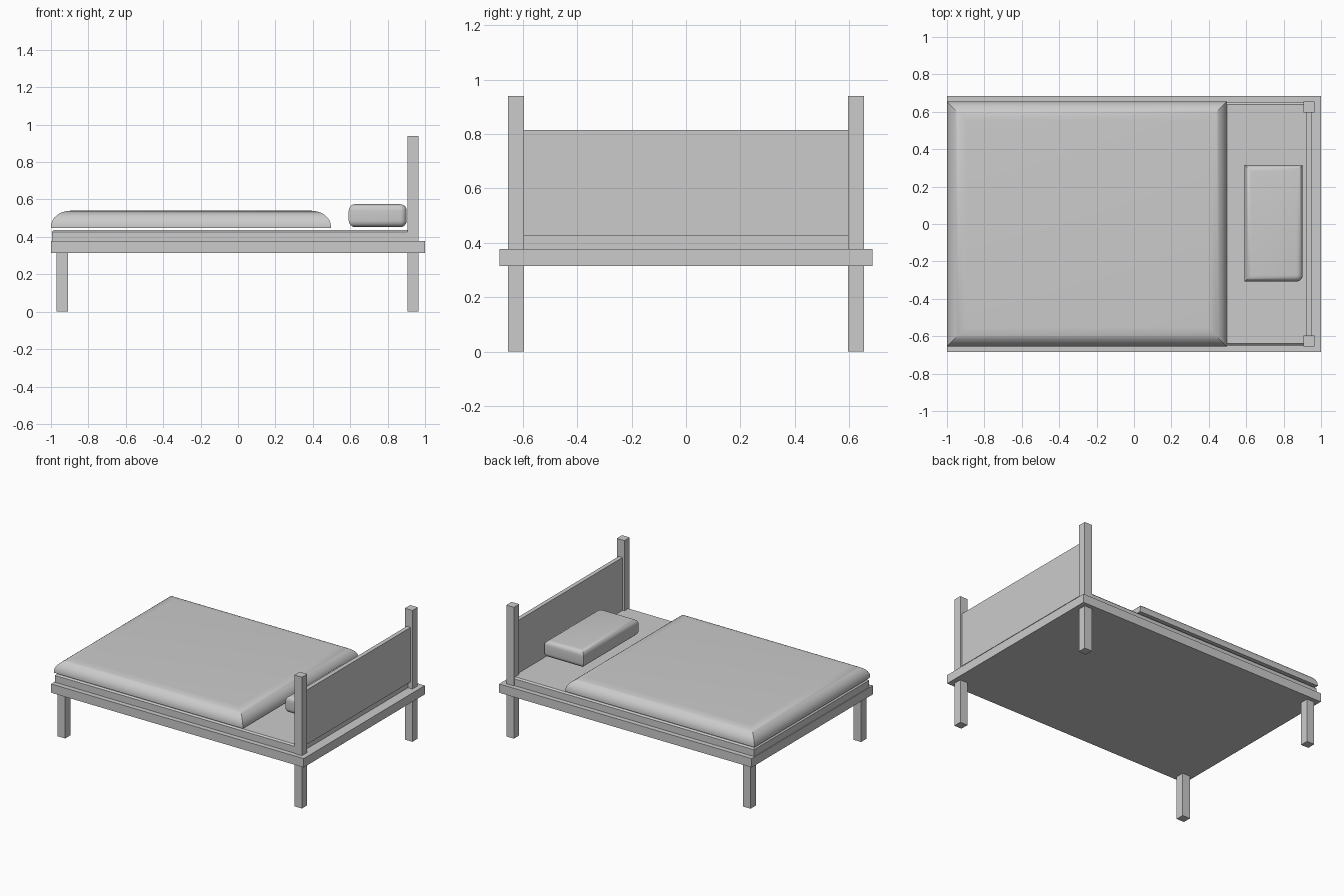
import bpy
import bmesh
from math import sin, cos, pi, radians

cube = bpy.data.objects.get("Cube")
if cube:
    bpy.data.objects.remove(cube)

GREY = (0.6, 0.6, 0.6, 1)
grey = bpy.data.materials.new("plain grey")
grey.use_nodes = True
grey.diffuse_color = GREY
grey.node_tree.nodes["Principled BSDF"].inputs["Base Color"].default_value = GREY


def finish(name, bm, smooth=False):
    bmesh.ops.recalc_face_normals(bm, faces=bm.faces)
    mesh = bpy.data.meshes.new(name)
    bm.to_mesh(mesh)
    bm.free()
    mesh.materials.append(grey)
    obj = bpy.data.objects.new(name, mesh)
    bpy.context.collection.objects.link(obj)
    if smooth:
        bpy.ops.object.select_all(action="DESELECT")
        obj.select_set(True)
        bpy.context.view_layer.objects.active = obj
        bpy.ops.object.shade_smooth_by_angle(angle=radians(35))
    return obj


def box(name, x, y, z, bevel=0, segments=1, rule=None):
    """Box from three ranges; rule picks the edges to round."""
    bm = bmesh.new()
    bmesh.ops.create_cube(bm, size=1)
    for v in bm.verts:
        v.co = [r[0] if c < 0 else r[1] for c, r in zip(v.co, (x, y, z))]
    if bevel:
        edges = [e for e in bm.edges if rule(e)]
        bmesh.ops.bevel(bm, geom=edges, offset=bevel, segments=segments,
                        profile=0.5, affect="EDGES")
    return finish(name, bm, segments > 1)


def level(e):
    return abs(e.verts[0].co.z - e.verts[1].co.z) < 0.001


def middle(e):
    return (e.verts[0].co + e.verts[1].co) / 2


# Frame and mattress
box("bed_frame", (-1, 1), (-0.685, 0.685), (0.315, 0.378))
box("mattress", (-0.995, 0.93), (-0.65, 0.65), (0.378, 0.437), 0.01, 1,
    lambda e: level(e) and middle(e).z > 0.43)

# Legs, head posts and headboard
for side, s in (("right", -1), ("left", 1)):
    y = sorted((s * 0.595, s * 0.655))
    box(f"foot_leg_{side}", (-0.97, -0.91), y, (0, 0.315))
    box(f"head_post_{side}", (0.905, 0.965), y, (0, 0.94))
box("headboard", (0.92, 0.95), (-0.595, 0.595), (0.425, 0.815))

# Duvet: mitred rectangles that shrink along a quarter round
bm = bmesh.new()
rings = [(0, 0.447)]
steps = 10
for i in range(steps + 1):
    a = i / steps * pi / 2
    rings.append((0.105 * (1 - cos(a)), 0.455 + 0.085 * sin(a)))
loops = []
for inset, z in rings:
    x0, x1, y = -1 + inset, 0.497 - inset, 0.655 - inset
    loops.append([bm.verts.new((px, py, z))
                  for px, py in ((x0, -y), (x1, -y), (x1, y), (x0, y))])
for low, high in zip(loops, loops[1:]):
    for i in range(4):
        j = (i + 1) % 4
        bm.faces.new((low[i], low[j], high[j], high[i]))
bm.faces.new(loops[0][::-1])
bm.faces.new(loops[-1])
finish("duvet", bm, True)

# Pillow: rounded above and below, and on one upright corner
box("pillow", (0.592, 0.902), (-0.308, 0.315), (0.452, 0.575), 0.035, 6,
    lambda e: level(e) or (middle(e).x > 0.8 and middle(e).y < 0))
